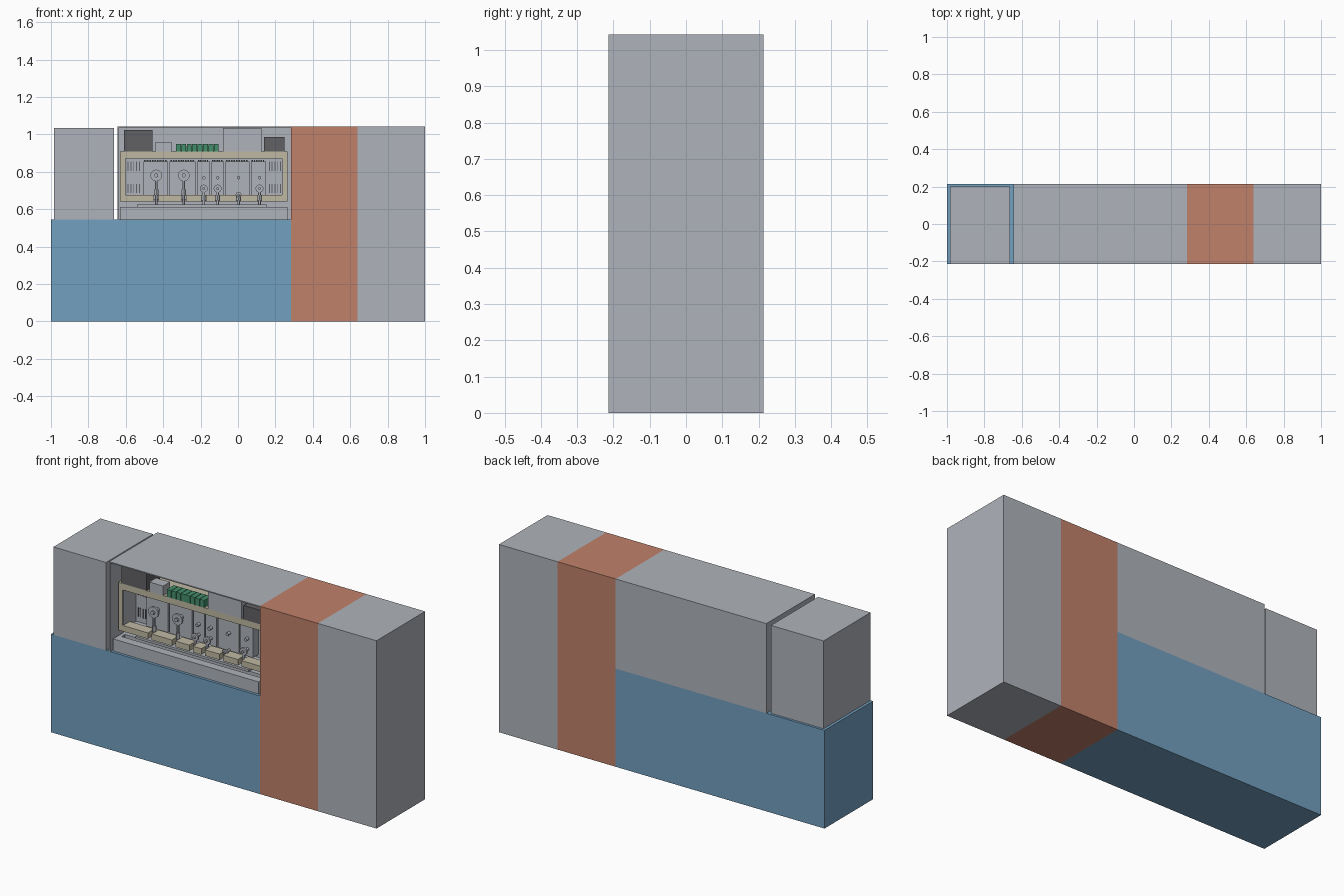
import bpy
from math import radians

old = bpy.data.objects.get("Cube")
if old:
    bpy.data.objects.remove(old, do_unlink=True)


def material(name, r, g, b):
    m = bpy.data.materials.new(name)
    m.use_nodes = True
    m.diffuse_color = (r, g, b, 1)
    m.node_tree.nodes["Principled BSDF"].inputs["Base Color"].default_value = (r, g, b, 1)
    return m


GREY = material("light grey", 0.43, 0.45, 0.49)
BLUE = material("blue", 0.17, 0.35, 0.53)
ORANGE = material("terracotta", 0.53, 0.22, 0.145)
BEIGE = material("beige", 0.52, 0.48, 0.36)
GREEN = material("green", 0.06, 0.27, 0.15)
DARK = material("dark grey", 0.12, 0.12, 0.13)

FRONT, BACK, TOP, SHELF = -0.213, 0.213, 1.043, 0.545


def box(name, mat, x, y, z):
    """Box from (min, max) pairs on each axis."""
    bpy.ops.mesh.primitive_cube_add(
        size=1, location=[(a + b) / 2 for a, b in (x, y, z)])
    o = bpy.context.object
    o.scale = [b - a for a, b in (x, y, z)]
    bpy.ops.object.transform_apply(location=False, rotation=False, scale=True)
    o.name = name
    o.data.materials.append(mat)
    return o


def cylinder(name, mat, loc, radius, length, along_y=False, sides=20):
    bpy.ops.mesh.primitive_cylinder_add(
        vertices=sides, radius=radius, depth=length, location=loc,
        rotation=(radians(90) if along_y else 0, 0, 0))
    o = bpy.context.object
    o.name = name
    o.data.materials.append(mat)
    bpy.ops.object.shade_smooth_by_angle()
    return o


# Large solid blocks
box("lower_cabinet", BLUE, (-1, 0.283), (FRONT, BACK), (0, SHELF))
box("centre_column", ORANGE, (0.283, 0.64), (FRONT, BACK), (0, TOP))
box("end_cabinet", GREY, (0.64, 1), (FRONT, BACK), (0, TOP))
box("upper_side_box", GREY, (-0.985, -0.662), (FRONT, 0.2), (SHELF, 1.033))

# Open-fronted housing
box("housing_back", GREY, (-0.643, 0.283), (BACK - 0.008, BACK), (SHELF, TOP))
box("housing_side", GREY, (-0.643, -0.635), (FRONT, BACK), (SHELF, TOP))
box("housing_roof", GREY, (-0.643, 0.283), (FRONT, BACK), (TOP - 0.006, TOP))

# Base tray with raised rim, and the pipe rail
TX0, TX1 = -0.63, 0.265
box("tray_floor", GREY, (TX0, TX1), (-0.198, 0.19), (SHELF, 0.59))
box("tray_front_rim", GREY, (TX0, TX1), (-0.198, -0.15), (SHELF, 0.612))
box("tray_back_rim", GREY, (TX0, TX1), (-0.12, 0.19), (SHELF, 0.612))
for i, x in enumerate((TX0, TX1 - 0.02)):
    box(f"tray_end_{i}", GREY, (x, x + 0.02), (-0.198, 0.19), (SHELF, 0.612))
box("pipe_rail", GREY, (-0.54, 0.155), (-0.13, -0.09), (0.612, 0.625))

# Equipment case with an open front
CF, CB = -0.15, 0.19
box("case_top", BEIGE, (TX0, TX1), (CF, CB), (0.872, 0.907))
box("case_back", BEIGE, (TX0, TX1), (CB - 0.01, CB), (0.642, 0.907))
for i, x in enumerate((TX0, TX1 - 0.025)):
    box(f"case_side_{i}", BEIGE, (x, x + 0.025), (CF, CB), (0.642, 0.907))
box("case_liner", GREY, (-0.605, 0.24), (-0.035, -0.025), (0.65, 0.872))
box("case_floor", GREY, (-0.605, 0.24), (-0.09, CB), (0.642, 0.655))
for i, x in enumerate((-0.605, 0.236)):
    box(f"liner_side_{i}", GREY, (x, x + 0.004), (-0.145, -0.03), (0.655, 0.872))

# Front sill, notched where pipes pass
PIPES = (-0.437, -0.29, -0.183, -0.109, 0.003, 0.115)
cuts = [TX0] + [x + s for x in PIPES for s in (-0.011, 0.011)] + [TX1]
for i in range(0, len(cuts), 2):
    box(f"case_sill_{i // 2}", BEIGE, (cuts[i], cuts[i + 1]), (CF, -0.09), (0.642, 0.675))

# Row of plug-in modules, each with a toothed top strip
edges = (-0.51, -0.369, -0.222, -0.147, -0.071, 0.065, 0.153)
for i, (a, b) in enumerate(zip(edges, edges[1:])):
    box(f"module_{i}", GREY, (a + 0.004, b - 0.004), (-0.08, -0.03), (0.67, 0.855))
    n = max(3, round((b - a) / 0.015))
    step = (b - a - 0.016) / n
    for k in range(n):
        x = a + 0.008 + k * step
        box(f"module_tooth_{i}_{k}", DARK, (x, x + step * 0.6), (-0.083, -0.05), (0.853, 0.863))

# Ventilation slots either side of the modules
for side, start in (("right", -0.59), ("left", 0.165)):
    for row, z in enumerate((0.805, 0.685)):
        for k in range(5):
            x = start + k * 0.015
            box(f"vent_{side}_{row}_{k}", DARK, (x, x + 0.005), (-0.039, -0.034), (z, z + 0.05))

# Valves: dial, hub, arm and drop pipe
DIALS = ((0.78, 0.031), (0.78, 0.031), (0.71, 0.021), (0.71, 0.021), (0.675, 0.016), (0.71, 0.021))
for i, (x, (z, r)) in enumerate(zip(PIPES, DIALS)):
    cylinder(f"valve_dial_{i}", GREY, (x, -0.115, z), r, 0.01, True)
    cylinder(f"valve_hub_{i}", GREY, (x, -0.122, z), r * 0.35, 0.016, True, 12)
    cylinder(f"valve_arm_{i}", GREY, (x, -0.095, z), r * 0.4, 0.04, True, 12)
    cylinder(f"drop_pipe_{i}", GREY, (x, -0.112, (z + 0.62) / 2), 0.007, z - 0.62, sides=12)
    cylinder(f"pipe_collar_{i}", GREY, (x, -0.112, 0.69 if r > 0.03 else 0.66), 0.011, 0.03, sides=12)
    if r < 0.03:
        cylinder(f"module_knob_{i}", GREY, (x, -0.085, 0.768), 0.009, 0.03, True, 12)

# Components standing on the case
Z = 0.907
box("large_power_unit", DARK, (-0.61, -0.457), (-0.15, -0.03), (Z, 1.022))
box("small_relay", GREY, (-0.44, -0.355), (-0.15, -0.09), (Z, 0.96))
box("controller_block", GREY, (-0.08, 0.125), (-0.15, -0.02), (Z, 1.035))
box("small_power_unit", DARK, (0.14, 0.248), (-0.15, -0.04), (Z, 0.985))
for k in range(8):
    x = -0.332 + k * 0.029
    box(f"terminal_{k}", GREEN, (x, x + 0.026), (-0.15, -0.09), (Z, 0.948))
box("terminal_strip", GREEN, (-0.332, -0.103), (-0.14, -0.1), (Z, 0.935))
